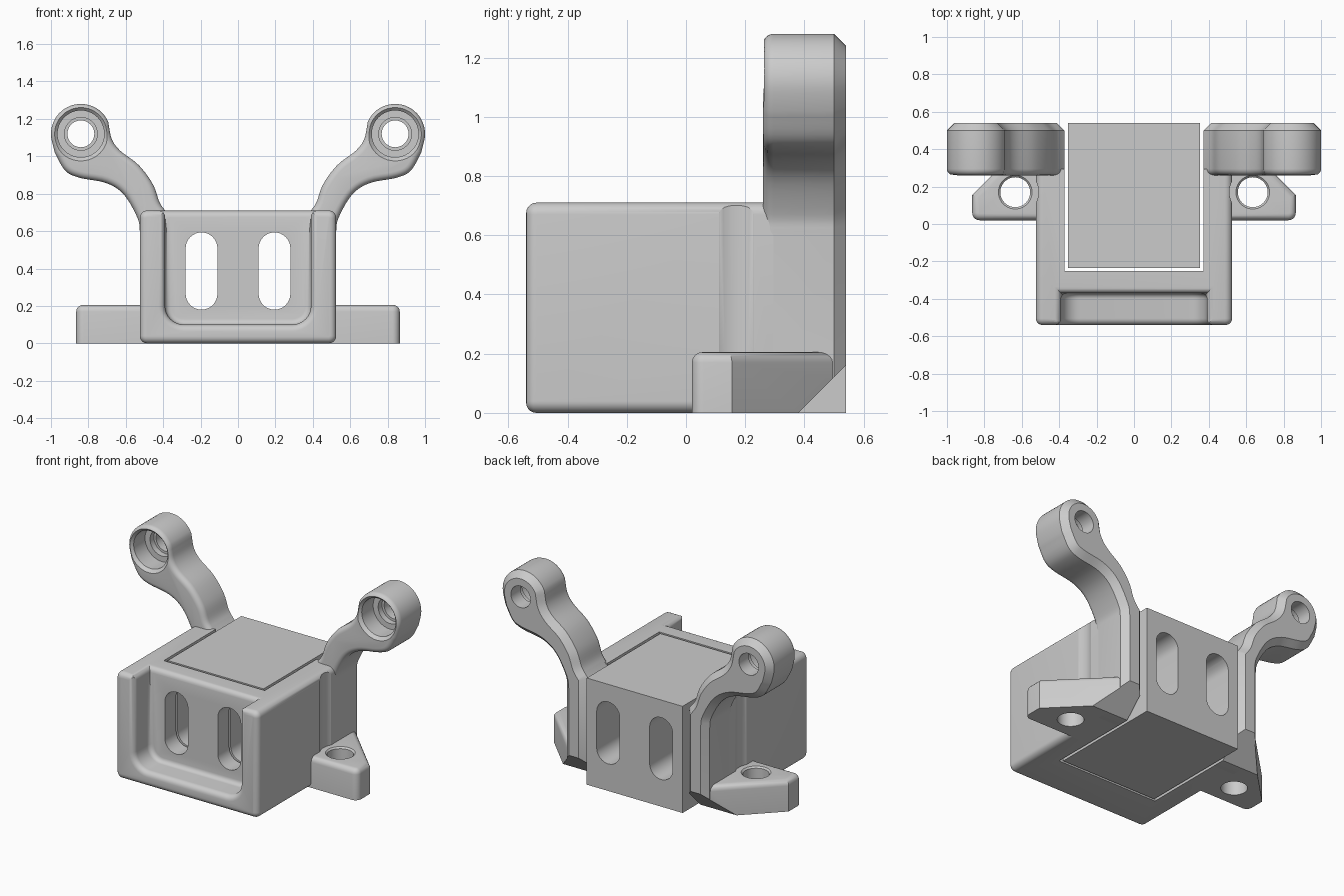
import bpy, bmesh, math
from mathutils import Vector
from mathutils.geometry import interpolate_bezier

start = bpy.data.objects.get("Cube")
if start:
    bpy.data.objects.remove(start, do_unlink=True)

grey = bpy.data.materials.new("light grey plastic")
grey.use_nodes = True
colour = (0.6, 0.6, 0.6, 1)
grey.diffuse_color = colour
grey.node_tree.nodes["Principled BSDF"].inputs["Base Color"].default_value = colour

AXES = {"x": lambda u, v, h: (h, u, v),
        "y": lambda u, v, h: (u, h, v),
        "z": lambda u, v, h: (u, v, h)}


def inset(points, d):
    """Move every edge of a counter-clockwise outline inwards by d."""
    result = []
    for i, p in enumerate(points):
        a = (p - points[i - 1]).normalized()
        b = (points[(i + 1) % len(points)] - p).normalized()
        na, nb = Vector((-a.y, a.x)), Vector((-b.y, b.x))
        result.append(p + (na + nb) * d / max(0.3, 1 + na.dot(nb)))
    return result


def loft(name, points, rings, axis, side=1):
    """Stack an outline along an axis; each ring is (inset, height)."""
    points = [Vector(p) for p in points]
    bm = bmesh.new()
    stack = []
    for d, h in rings:
        ring = []
        for p in inset(points, d):
            x, y, z = AXES[axis](p.x, p.y, h)
            ring.append(bm.verts.new((side * x, y, z)))
        stack.append(ring)
    for lo, hi in zip(stack, stack[1:]):
        for i in range(len(lo)):
            bm.faces.new((lo[i - 1], lo[i], hi[i], hi[i - 1]))
    bm.faces.new(stack[0][::-1])
    bm.faces.new(stack[-1])
    bmesh.ops.recalc_face_normals(bm, faces=bm.faces)
    mesh = bpy.data.meshes.new(name)
    bm.to_mesh(mesh)
    bm.free()
    mesh.materials.append(grey)
    obj = bpy.data.objects.new(name, mesh)
    bpy.context.collection.objects.link(obj)
    return obj


def cut(obj, *shape):
    """Subtract a lofted shape, given by the loft arguments after the name."""
    tool = loft("cutter", *shape)
    mod = obj.modifiers.new("cut", "BOOLEAN")
    mod.operation, mod.object, mod.solver = "DIFFERENCE", tool, "EXACT"
    mod.use_self = True
    bpy.context.view_layer.objects.active = obj
    bpy.ops.object.modifier_apply(modifier=mod.name)
    bpy.data.objects.remove(tool, do_unlink=True)


def arc(cx, cy, r, a0, a1, n=8):
    angles = [math.radians(a0 + (a1 - a0) * i / n) for i in range(n + 1)]
    return [(cx + r * math.cos(a), cy + r * math.sin(a)) for a in angles]


def circle(cx, cy, r):
    return arc(cx, cy, r, 0, 360, 40)[:-1]


def box(u0, u1, v0, v1):
    return [(u0, v0), (u1, v0), (u1, v1), (u0, v1)]


def fillet(r, h, direction, n=5):
    """Rings that round an edge off over radius r, ending at height h."""
    steps = [math.pi / 2 * i / n for i in range(n + 1)]
    return [(r - r * math.cos(a), h + direction * r * (1 - math.sin(a))) for a in steps]


def flare(r, h, direction):
    """Rings that widen a cutter so that it rounds the rim it leaves."""
    return [(-d, z) for d, z in fillet(r, h, direction)]


def smooth_curve(points, n=6):
    """Smooth path through the points."""
    p = [Vector(q) for q in points]
    p = [p[0] * 2 - p[1]] + p + [p[-1] * 2 - p[-2]]
    path = []
    for a, b, c, d in zip(p, p[1:], p[2:], p[3:]):
        path += interpolate_bezier(b, b + (c - a) / 6, c - (d - b) / 6, c, n)[:-1]
    return [v.to_2d() for v in path] + [p[-2]]


# Holder body: rounded box, ending where the arms take over the side walls
W, H, R = 0.525, 0.71, 0.035
corner = 0.04
body_shape = (arc(corner - W, corner, corner, 180, 270) + arc(W - corner, corner, corner, 270, 360)
              + arc(W - corner, H - corner, corner, 0, 90)
              + arc(corner - W, H - corner, corner, 90, 180))
body = loft("holder_body", body_shape, fillet(R, -0.54, 1)[::-1] + [(0, 0.295)], "y")

# Front recess with rounded rims, and the pocket for the insert
recess_shape = arc(-0.29, 0.2, 0.1, 180, 270) + arc(0.29, 0.2, 0.1, 270, 360) + [(0.39, 1), (-0.39, 1)]
cut(body, recess_shape,
    [(-R, -0.7)] + flare(R, -0.54, 1)[::-1] + fillet(0.03, -0.37, -1), "y")
cut(body, box(-0.39, 0.39, -0.7, -0.37),
    [(0.02, 0.5)] + flare(R, H, -1) + [(-R, 1)], "z")
cut(body, box(-0.372, 0.372, -0.25, 0.7), [(0, -0.1), (0, 1.5)], "z")

# Loose block filling the pocket
block = loft("insert_block", box(-0.353, 0.353, -0.235, 0.54), [(0, 0), (0, H)], "z")

# Outlines of the arm, tab and slot, and the slope under the back
lower = smooth_curve([(W, 0.6), (0.537, 0.67), (0.61, 0.795), (0.705, 0.857),
                      (0.85, 0.886), (0.925, 0.925), (0.98, 1.02)])
upper = smooth_curve([(0.69, 1.16), (0.674, 1.09), (0.63, 1.03), (0.53, 0.952),
                      (0.455, 0.85), (0.42, 0.755), (0.39, 0.71)])
arm_shape = ([(0.372, 0), (W, 0)] + lower + arc(0.84, 1.12, 0.16, -15, 157, 24)
             + upper + [(0.372, 0.69)])
tab_shape = ([(0.45, 0.02)] + arc(0.825, 0.06, 0.04, -90, 0)
             + [(0.865, 0.155), (W, 0.495), (0.45, 0.495)])
slot_shape = arc(0.195, 0.508, 0.085, 0, 180, 16) + arc(0.195, 0.265, 0.085, 180, 360, 16)
slope = [(0.33, -0.05), (0.7, -0.05), (0.7, 0.32)], [(0, 0.2), (0, 1.2)], "x"
parts = [body, block]

for side, word in ((1, "left"), (-1, "right")):
    # Curved arm with a ring end, chamfered at the back and bored in steps
    arm = loft(word + "_arm", arm_shape,
               fillet(R, 0.26, 1)[::-1] + [(0, 0.5), (0.04, 0.54)], "y", side)
    cut(arm, *slope, side)
    cut(arm, circle(0.84, 1.12, 0.145),
        [(0, 0.2), (0, 0.26), (0.02, 0.28), (0.02, 0.4), (0.057, 0.4),
         (0.057, 0.44), (0.073, 0.44), (0.073, 0.7)], "y", side)

    # Mounting tab with a rounded top edge and a screw hole
    tab = loft(word + "_tab", tab_shape, [(0, 0)] + fillet(R, 0.205, -1), "z", side)
    cut(tab, *slope, side)
    cut(tab, circle(0.635, 0.17, 0.09),
        [(0.01, -0.1), (0.01, 0.195), (0, 0.205), (0, 0.3)], "z", side)

    # Screwdriver clearance and the slots through body and block
    cut(body, circle(0.635, 0.17, 0.125), [(0, 0.19), (0, 0.8)], "z", side)
    for obj in (body, block):
        cut(obj, slot_shape, [(0, -0.7), (0, 0.7)], "y", side)
    parts += [arm, tab]

# Smooth shading on rounded surfaces only
for obj in parts:
    bpy.ops.object.select_all(action="DESELECT")
    obj.select_set(True)
    bpy.context.view_layer.objects.active = obj
    bpy.ops.object.shade_smooth_by_angle(angle=math.radians(30))
